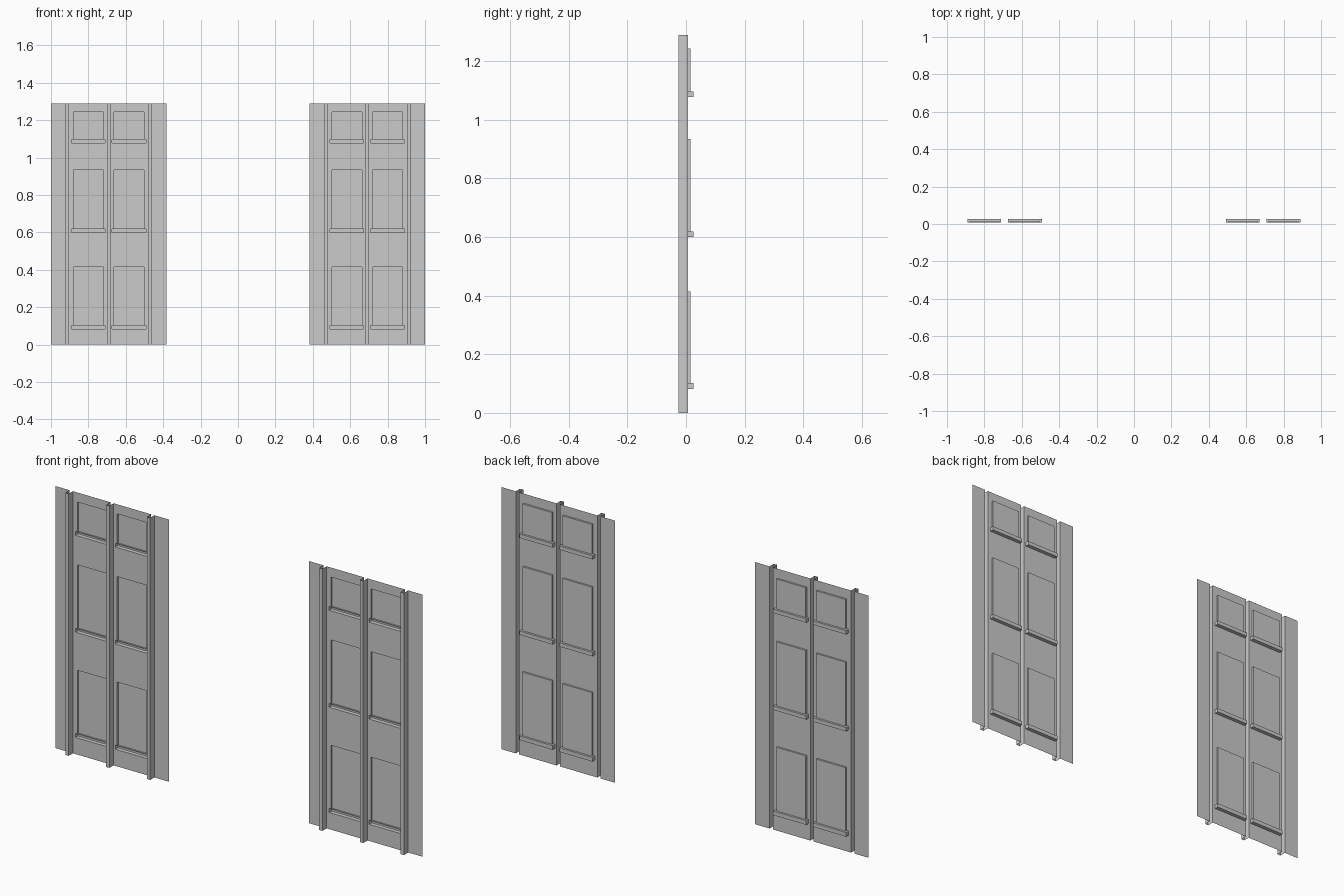
import bpy, bmesh

if "Cube" in bpy.data.objects:
    bpy.data.objects.remove(bpy.data.objects["Cube"])

HEIGHT, HALF_W = 1.29, 0.309
FRONT, WALL, PANE, SILL = -0.026, 0.007, 0.016, 0.026   # y depth of each layer
PILASTERS = [-0.222, 0.0, 0.222]
WINDOWS = [-0.109, 0.108]
ROWS = [(0.082, 0.102, 0.415), (0.600, 0.619, 0.934), (1.077, 1.096, 1.243)]

pil = [(c - 0.009, c + 0.009, 0, HEIGHT) for c in PILASTERS]
panes = [(c - 0.08, c + 0.08, z1, z2) for c in WINDOWS for _, z1, z2 in ROWS]
sills = [(c - 0.09, c + 0.09, z0, z1) for c in WINDOWS for z0, z1, _ in ROWS]


def make(name, quads, x):
    """Mesh object from a list of four-corner faces, welded together."""
    bm = bmesh.new()
    for q in quads:
        bm.faces.new([bm.verts.new(v) for v in q])
    bmesh.ops.remove_doubles(bm, verts=bm.verts, dist=1e-5)
    bmesh.ops.recalc_face_normals(bm, faces=bm.faces)
    me = bpy.data.meshes.new(name)
    bm.to_mesh(me)
    bm.free()
    ob = bpy.data.objects.new(name, me)
    ob.location.x = x
    bpy.context.collection.objects.link(ob)


def upright(x0, x1, z0, z1, y):
    return [(x0, y, z0), (x1, y, z0), (x1, y, z1), (x0, y, z1)]


def tray(rect, y, sides):
    """Face pushed out of the wall plane to depth y, with the listed side walls."""
    x0, x1, z0, z1 = rect
    ends = {"L": ((x0, z0), (x0, z1)), "R": ((x1, z0), (x1, z1)),
            "B": ((x0, z0), (x1, z0)), "T": ((x0, z1), (x1, z1))}
    out = [upright(*rect, y)]
    for s in sides:
        (a, b), (c, d) = ends[s]
        out.append([(a, WALL, b), (c, WALL, d), (c, y, d), (a, y, b)])
    return out


# Thin wall sheet, leaving openings where parts are pushed in or out
holes = pil + panes + sills
xs = sorted({-HALF_W, HALF_W} | {v for h in holes for v in h[:2]})
zs = sorted({0, HEIGHT} | {v for h in holes for v in h[2:]})
sheet = []
for x0, x1 in zip(xs, xs[1:]):
    for z0, z1 in zip(zs, zs[1:]):
        cx, cz = (x0 + x1) / 2, (z0 + z1) / 2
        if not any(h[0] < cx < h[1] and h[2] < cz < h[3] for h in holes):
            sheet.append(upright(x0, x1, z0, z1, WALL))

# Two identical facade panels
for side, x in (("left", -0.691), ("right", 0.691)):
    make(side + "_wall", sheet, x)
    make(side + "_pilasters", [q for r in pil for q in tray(r, FRONT, "LR")], x)
    make(side + "_window_recesses", [q for r in panes for q in tray(r, PANE, "LRT")], x)
    make(side + "_window_sills", [q for r in sills for q in tray(r, SILL, "LRBT")], x)
